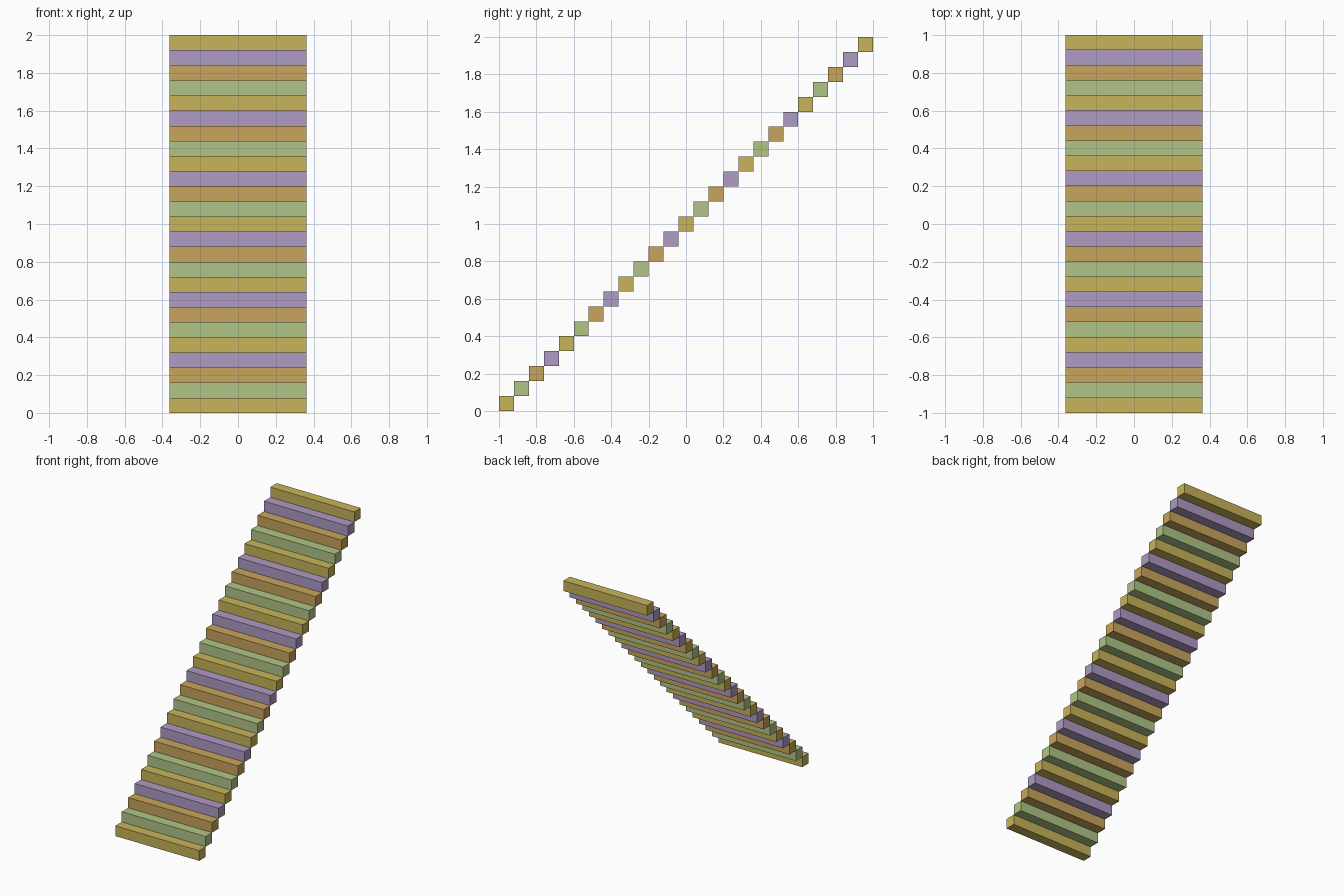
import bpy

if "Cube" in bpy.data.objects:
    bpy.data.objects.remove(bpy.data.objects["Cube"])

STEPS = 25
SIZE = 2.0 / STEPS      # rise and depth of every step
WIDTH = 0.727


def linear(c):
    c /= 255
    return c / 12.92 if c <= 0.04045 else ((c + 0.055) / 1.055) ** 2.4


def material(name, rgb):
    mat = bpy.data.materials.new(name)
    mat.diffuse_color = (*[linear(c) for c in rgb], 1.0)
    mat.use_nodes = True
    mat.node_tree.nodes["Principled BSDF"].inputs["Base Color"].default_value = mat.diffuse_color
    return mat


# Four colours repeating up the flight
colours = [
    material("mustard_yellow", (200, 180, 90)),
    material("sage_green", (176, 197, 135)),
    material("warm_orange", (200, 165, 92)),
    material("soft_purple", (175, 155, 195)),
]

# Solid square bars, each one step further back and up
for i in range(STEPS):
    offset = (i + 0.5) * SIZE
    bpy.ops.mesh.primitive_cube_add(size=1, location=(0, offset - 1, offset))
    step = bpy.context.object
    step.name = f"stair_step_{i + 1:02d}"
    step.scale = (WIDTH, SIZE, SIZE)
    step.data.materials.append(colours[i % 4])
